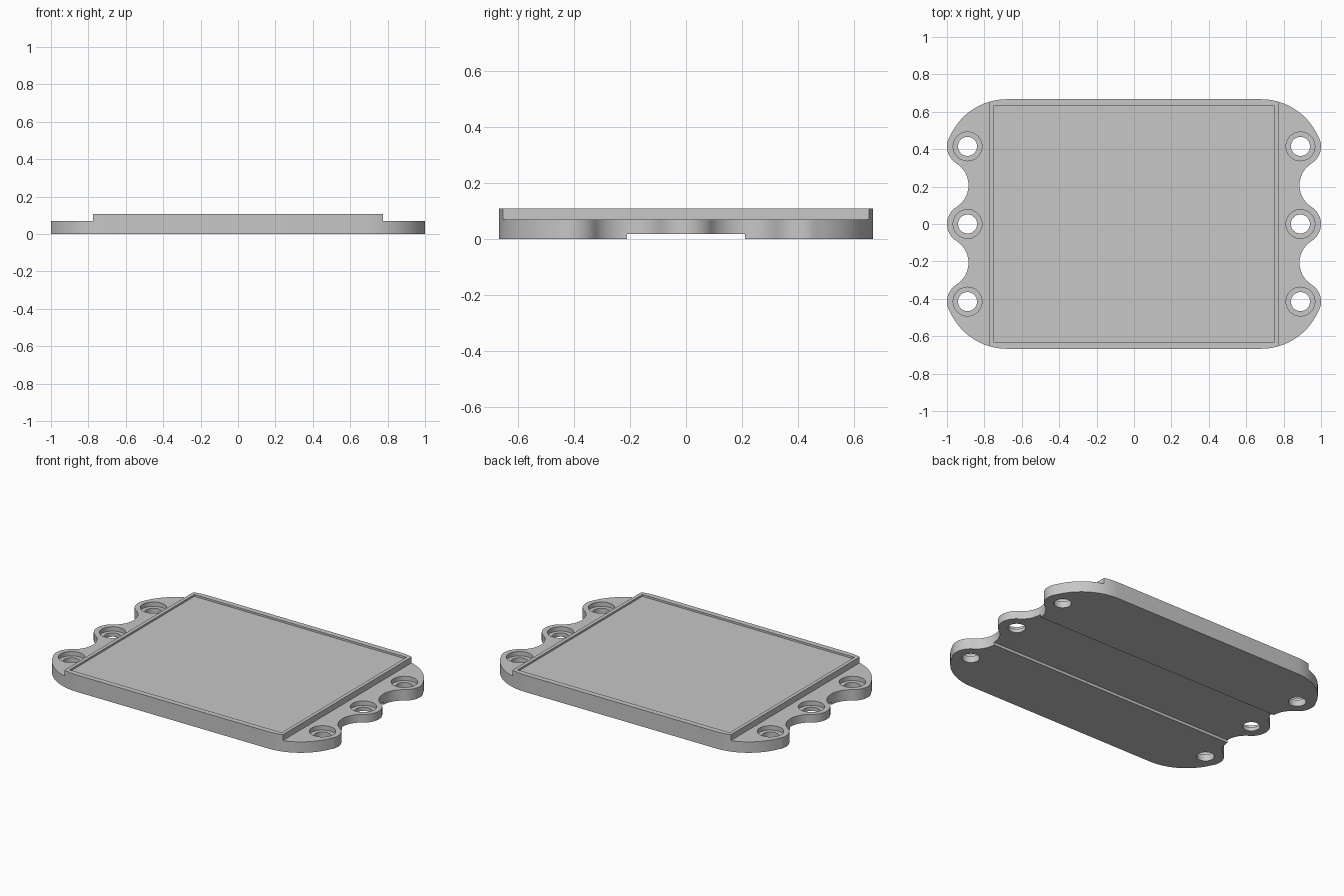
import bpy, bmesh, math

if "Cube" in bpy.data.objects:
    bpy.data.objects.remove(bpy.data.objects["Cube"])

BASE_H, TOP_H = 0.07, 0.108
PANEL_X = 0.775
LOBE_X, LOBE_Y, LOBE_R = 0.893, 0.415, 0.107
CORNER_X, CORNER_Y, CORNER_R = 0.68, 0.335, 0.332

grey = bpy.data.materials.new("plain_grey")
grey.diffuse_color = (0.57, 0.57, 0.57, 1)
grey.use_nodes = True
grey.node_tree.nodes["Principled BSDF"].inputs["Base Color"].default_value = grey.diffuse_color


def arc(cx, cy, r, a0, a1, n):
    return [(cx + r * math.cos(a0 + (a1 - a0) * i / n),
             cy + r * math.sin(a0 + (a1 - a0) * i / n)) for i in range(n + 1)]


def prism(name, points, z0, z1):
    """Extrude a flat outline from z0 to z1."""
    bm = bmesh.new()
    face = bm.faces.new([bm.verts.new((x, y, z0)) for x, y in points])
    top = bmesh.ops.extrude_face_region(bm, geom=[face])["geom"]
    bmesh.ops.translate(bm, vec=(0, 0, z1 - z0),
                        verts=[v for v in top if isinstance(v, bmesh.types.BMVert)])
    bmesh.ops.recalc_face_normals(bm, faces=bm.faces)
    mesh = bpy.data.meshes.new(name)
    bm.to_mesh(mesh)
    bm.free()
    mesh.materials.append(grey)
    ob = bpy.data.objects.new(name, mesh)
    bpy.context.collection.objects.link(ob)
    return ob


def rect(x0, x1, y0, y1):
    return [(x0, y0), (x1, y0), (x1, y1), (x0, y1)]


def cut(target, points, z0, z1):
    """Subtract an extruded outline from the target."""
    cutter = prism("cutter", points, z0, z1)
    cutter.hide_render = True
    bpy.context.view_layer.objects.active = target
    mod = target.modifiers.new("cut", 'BOOLEAN')
    mod.operation, mod.solver, mod.object = 'DIFFERENCE', 'EXACT', cutter
    bpy.ops.object.modifier_apply(modifier=mod.name)
    bpy.data.objects.remove(cutter)


# Quarter outline: middle lobe, scallop, outer lobe, wide corner
half = LOBE_Y / 2
scallop_in = 0.885
d = LOBE_X - scallop_in
scallop_r = (half**2 + d**2 - LOBE_R**2) / (2 * LOBE_R + 2 * d)
scallop_x = scallop_in + scallop_r
t = math.atan2(half, scallop_x - LOBE_X)
join = math.atan2(LOBE_Y - CORNER_Y, LOBE_X - CORNER_X)
quarter = (arc(LOBE_X, 0, LOBE_R, 0, t, 10)
           + arc(scallop_x, half, scallop_r, math.pi + t, math.pi - t, 20)[1:]
           + arc(LOBE_X, LOBE_Y, LOBE_R, -t, join, 14)[1:]
           + arc(CORNER_X, CORNER_Y, CORNER_R, join, math.pi / 2, 20)[1:])

# Mirror the quarter into a closed outline
upper = quarter + [(-x, y) for x, y in reversed(quarter)]
outline = upper + [(x, -y) for x, y in reversed(upper[1:-1])]
plate = prism("mounting_plate", outline, 0, TOP_H)

# Lower mounting flanges on both ends
for s in (-1, 1):
    cut(plate, rect(*sorted((s * PANEL_X, s * 1.3)), -1, 1), BASE_H, 0.3)

# Shallow recess in the raised panel
cut(plate, rect(-0.752, 0.752, -0.632, 0.632), TOP_H - 0.012, 0.3)

# Channel along the underside
cut(plate, rect(-1.3, 1.3, -0.21, 0.21), -0.1, 0.018)

# Counterbored screw holes
for sx in (-1, 1):
    for y in (-LOBE_Y, 0, LOBE_Y):
        for r, z0 in ((0.077, 0.042), (0.051, -0.1)):
            cut(plate, arc(sx * 0.89, y, r, 0, math.tau, 40)[:-1], z0, 0.3)

bpy.ops.object.select_all(action='DESELECT')
plate.select_set(True)
bpy.context.view_layer.objects.active = plate
bpy.ops.object.shade_smooth_by_angle(angle=math.radians(30))
